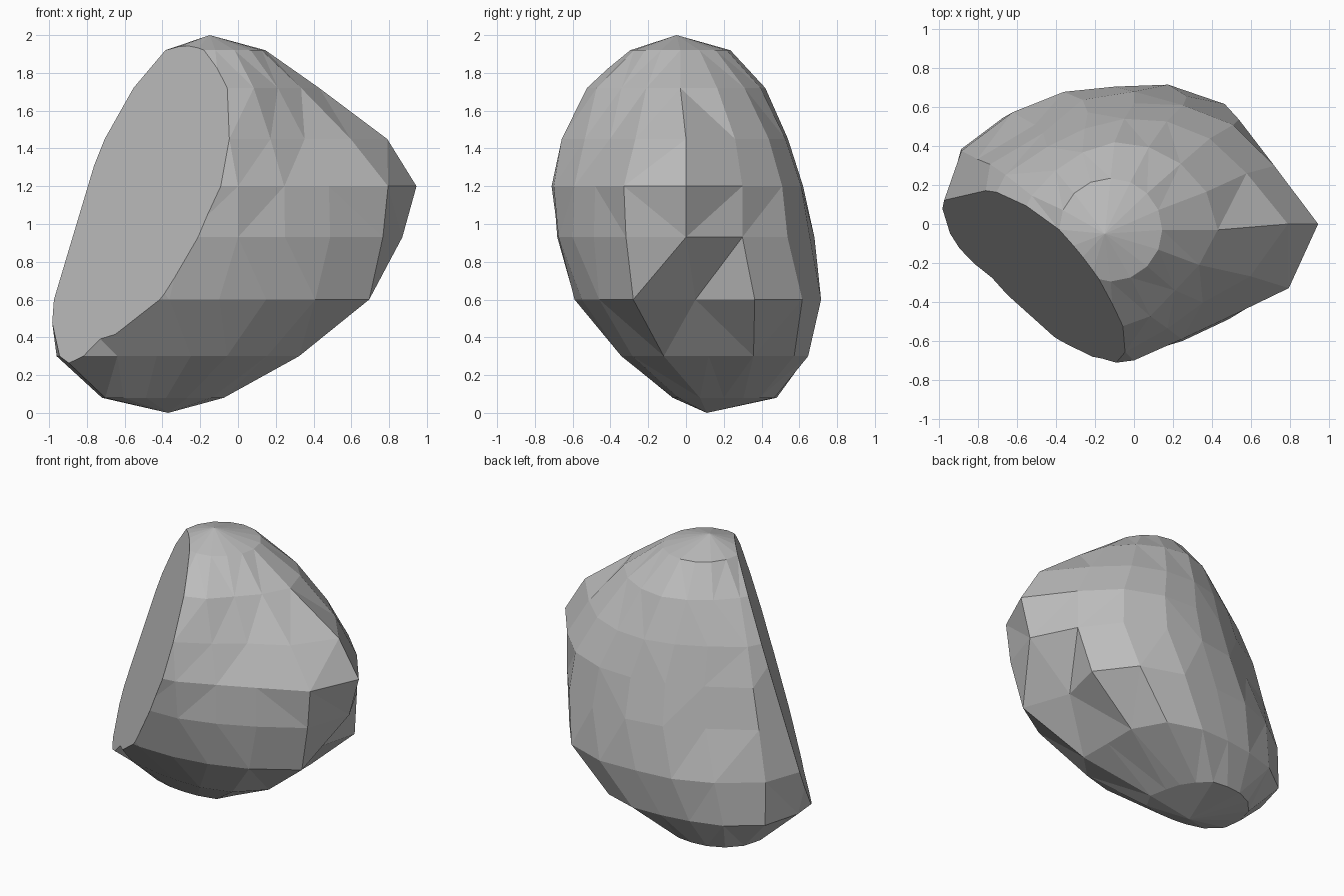
import bpy, bmesh, math
from mathutils import Vector

if "Cube" in bpy.data.objects:
    bpy.data.objects.remove(bpy.data.objects["Cube"])

# Boulder cross-sections: (height, centre x, centre y, radii every 22.5 degrees from +x)
SECTIONS = [
    (0.08, -.38, .20, [.28, .27, .27, .29, .28, .29, .31, .33, .34, .35, .32, .28, .27, .29, .34, .33]),
    (0.30, -.25, .12, [.57, .62, .64, .57, .52, .53, .60, .69, .71, .74, .55, .47, .46, .50, .57, .62]),
    (0.60, -.10, .05, [.68, .82, .80, .72, .655, .68, .74, .85, .90, .90, .80, .69, .64, .65, .72, .86]),
    (0.93, 0, 0, [.87, .78, .76, .71, .68, .69, .72, .87, .93, .95, .90, .74, .675, .65, .69, .83]),
    (1.20, 0, 0, [.945, .78, .72, .66, .62, .62, .66, .80, .87, .92, .90, .80, .70, .64, .68, .86]),
    (1.45, -.05, 0, [.84, .68, .62, .57, .54, .53, .56, .66, .74, .80, .80, .74, .66, .58, .57, .70]),
    (1.72, -.10, -.03, [.53, .51, .48, .46, .45, .43, .43, .46, .52, .60, .62, .58, .51, .48, .44, .47]),
    (1.92, -.12, -.03, [.265] * 16),
]
N = 16

bm = bmesh.new()
rings = []
for z, cx, cy, radii in SECTIONS:
    rings.append([bm.verts.new((cx + r * math.cos(math.tau * i / N),
                                cy + r * math.sin(math.tau * i / N), z))
                  for i, r in enumerate(radii)])

# Skin between the sections, then close the base and the crown
for low, high in zip(rings, rings[1:]):
    for i in range(N):
        j = (i + 1) % N
        bm.faces.new((low[i], low[j], high[j], high[i]))
base = bm.verts.new((-.37, .11, 0))
crown = bm.verts.new((-.15, -.05, 2))
for i in range(N):
    j = (i + 1) % N
    bm.faces.new((base, rings[0][j], rings[0][i]))
    bm.faces.new((crown, rings[-1][i], rings[-1][j]))
bmesh.ops.triangulate(bm, faces=bm.faces[:], quad_method='SHORT_EDGE')

# Broken flat side, sliced off the front left
normal = Vector((-1.069, -.859, .38))
point = normal * (1.165 / normal.length_squared)
cut = bmesh.ops.bisect_plane(bm, geom=bm.verts[:] + bm.edges[:] + bm.faces[:],
                             plane_co=point, plane_no=normal, clear_outer=True)
rim = [e for e in cut['geom_cut'] if isinstance(e, bmesh.types.BMEdge)]
bmesh.ops.contextual_create(bm, geom=rim)

# Merge slivers into broad facets
bmesh.ops.remove_doubles(bm, verts=bm.verts[:], dist=.03)
bmesh.ops.dissolve_limit(bm, angle_limit=math.radians(4), verts=bm.verts[:], edges=bm.edges[:])
bmesh.ops.recalc_face_normals(bm, faces=bm.faces[:])

mesh = bpy.data.meshes.new("boulder")
bm.to_mesh(mesh)
bm.free()
stone = bpy.data.materials.new("grey stone")
stone.diffuse_color = (.5, .5, .5, 1)
stone.use_nodes = True
stone.node_tree.nodes["Principled BSDF"].inputs["Base Color"].default_value = stone.diffuse_color
mesh.materials.append(stone)
bpy.context.collection.objects.link(bpy.data.objects.new("boulder", mesh))
